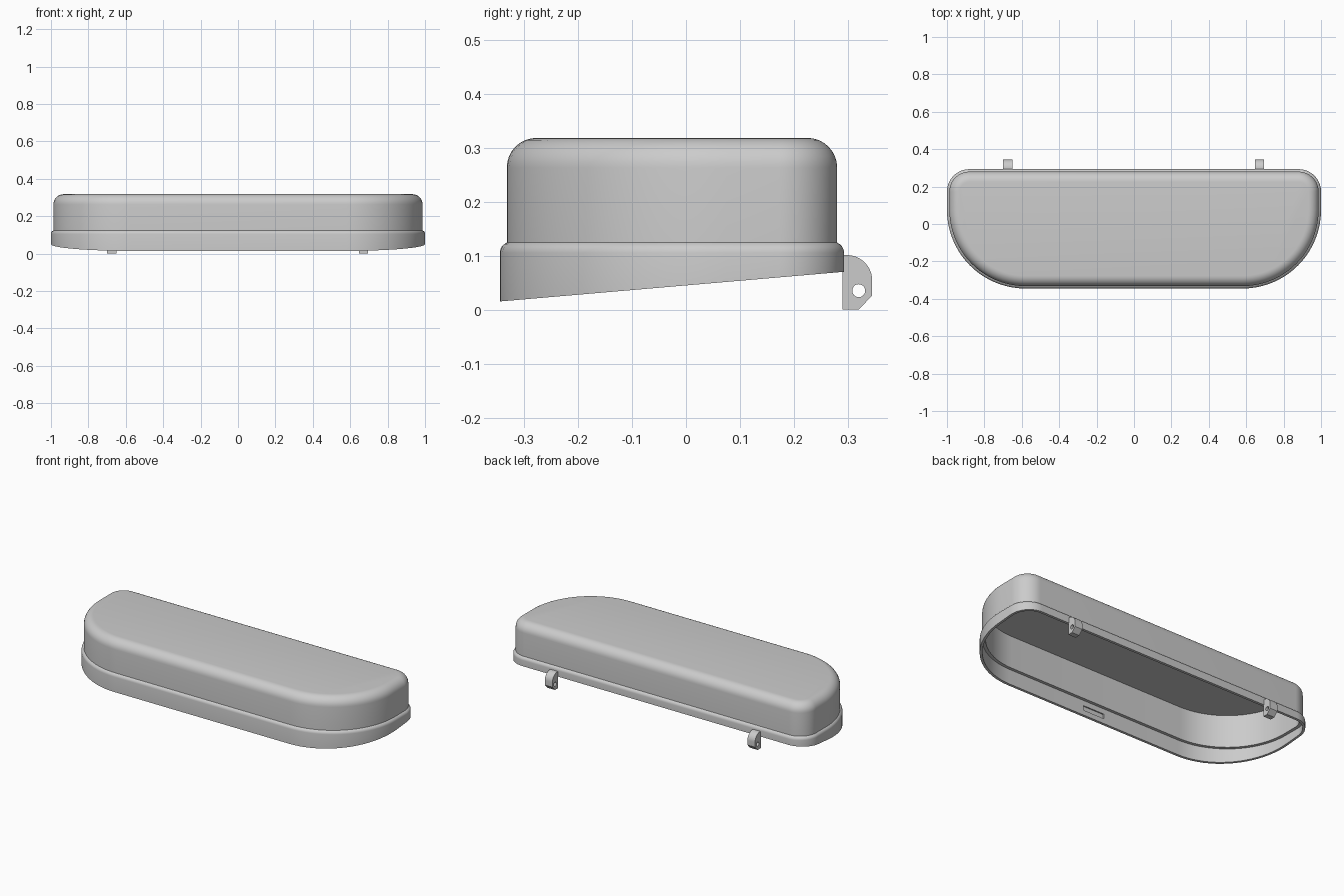
import bpy, bmesh, math
from mathutils import Matrix

if "Cube" in bpy.data.objects:
    bpy.data.objects.remove(bpy.data.objects["Cube"])

grey = bpy.data.materials.new("light grey")
grey.use_nodes = True
grey.diffuse_color = (0.6, 0.6, 0.6, 1)
grey.node_tree.nodes["Principled BSDF"].inputs["Base Color"].default_value = (0.6, 0.6, 0.6, 1)

FRONT, BACK = -0.345, 0.293
R_FRONT, R_BACK = 0.42, 0.12
STEPS = 20


def make_object(name, bm):
    bmesh.ops.recalc_face_normals(bm, faces=bm.faces)
    mesh = bpy.data.meshes.new(name)
    bm.to_mesh(mesh)
    bm.free()
    mesh.materials.append(grey)
    ob = bpy.data.objects.new(name, mesh)
    bpy.context.collection.objects.link(ob)
    return ob


def select(ob):
    bpy.ops.object.select_all(action='DESELECT')
    ob.select_set(True)
    bpy.context.view_layer.objects.active = ob


def cut(ob, cutter):
    cutter.hide_render = True
    mod = ob.modifiers.new("cut", 'BOOLEAN')
    mod.operation = 'DIFFERENCE'
    mod.solver = 'EXACT'
    mod.object = cutter
    select(ob)
    bpy.ops.object.modifier_apply(modifier=mod.name)
    bpy.data.objects.remove(cutter)


def outline(inset):
    """Wide outline with large front corners and small back corners."""
    half = []
    for r, cy, start in ((R_FRONT, FRONT + R_FRONT, -90), (R_BACK, BACK - R_BACK, 0)):
        for i in range(STEPS + 1):
            a = math.radians(start + 90 * i / STEPS)
            half.append((1 - r + (r - inset) * math.cos(a), cy + (r - inset) * math.sin(a)))
    return half + [(-x, y) for x, y in reversed(half)]


def slanted_edge(y):
    return 0.015 + 0.055 * (y - FRONT) / (BACK - FRONT)


def fillet(inset, z, r, n):
    """Quarter round that ends at height z."""
    angles = [math.pi / 2 * i / n for i in range(n + 1)]
    return [(inset + r * (1 - math.cos(a)), z - r + r * math.sin(a)) for a in angles]


# Hollow cover: inner wall, ledge, slanted rim, stepped outer wall, rounded top
profile = [(0.032, 0.298), (0.032, 0.105), (0.014, 0.105), (0.014, None), (0, None)]
profile += fillet(0, 0.125, 0.02, 5)[:-1] + [(0.013, 0.125)]
profile += fillet(0.013, 0.318, 0.055, 8)
# Keep the rim round within the step
profile = [(min(i, 0.013), z) if z and 0.105 < z < 0.125 else (i, z) for i, z in profile]

bm = bmesh.new()
rings = [[bm.verts.new((x, y, slanted_edge(y) if z is None else z)) for x, y in outline(inset)]
         for inset, z in profile]
for a, b in zip(rings, rings[1:]):
    for i in range(len(a)):
        j = (i + 1) % len(a)
        bm.faces.new((a[i], a[j], b[j], b[i]))
bm.faces.new(rings[0])
bm.faces.new(rings[-1])
cover = make_object("cover", bm)

# Latch slot inside the front rim
bm = bmesh.new()
bmesh.ops.create_cube(bm, size=1, matrix=Matrix.Translation((0, FRONT + 0.014, 0.06))
                      @ Matrix.Diagonal((0.14, 0.014, 0.028, 1)))
cut(cover, make_object("slot_cutter", bm))
select(cover)
bpy.ops.object.shade_smooth_by_angle(angle=math.radians(32))

# Hinge lugs with pin holes
R_LUG = 0.047
side = [(0.29, 0), (0.32, 0), (0.345, 0.026)]
for i in range(11):
    a = math.pi / 2 * i / 10
    side.append((0.298 + R_LUG * math.cos(a), 0.054 + R_LUG * math.sin(a)))
side.append((0.29, 0.101))
for name, x in (("left_hinge", 0.671), ("right_hinge", -0.675)):
    bm = bmesh.new()
    face = bm.faces.new([bm.verts.new((x - 0.025, y, z)) for y, z in side])
    new = bmesh.ops.extrude_face_region(bm, geom=[face])["geom"]
    bmesh.ops.translate(bm, vec=(0.05, 0, 0), verts=[v for v in new if isinstance(v, bmesh.types.BMVert)])
    lug = make_object(name, bm)
    bm = bmesh.new()
    bmesh.ops.create_cone(bm, cap_ends=True, segments=24, radius1=0.012, radius2=0.012, depth=0.1,
                          matrix=Matrix.Translation((x, 0.32, 0.035)) @ Matrix.Rotation(math.pi / 2, 4, 'Y'))
    cut(lug, make_object("hole_cutter", bm))
    select(lug)
    bpy.ops.object.shade_smooth_by_angle(angle=math.radians(30))
